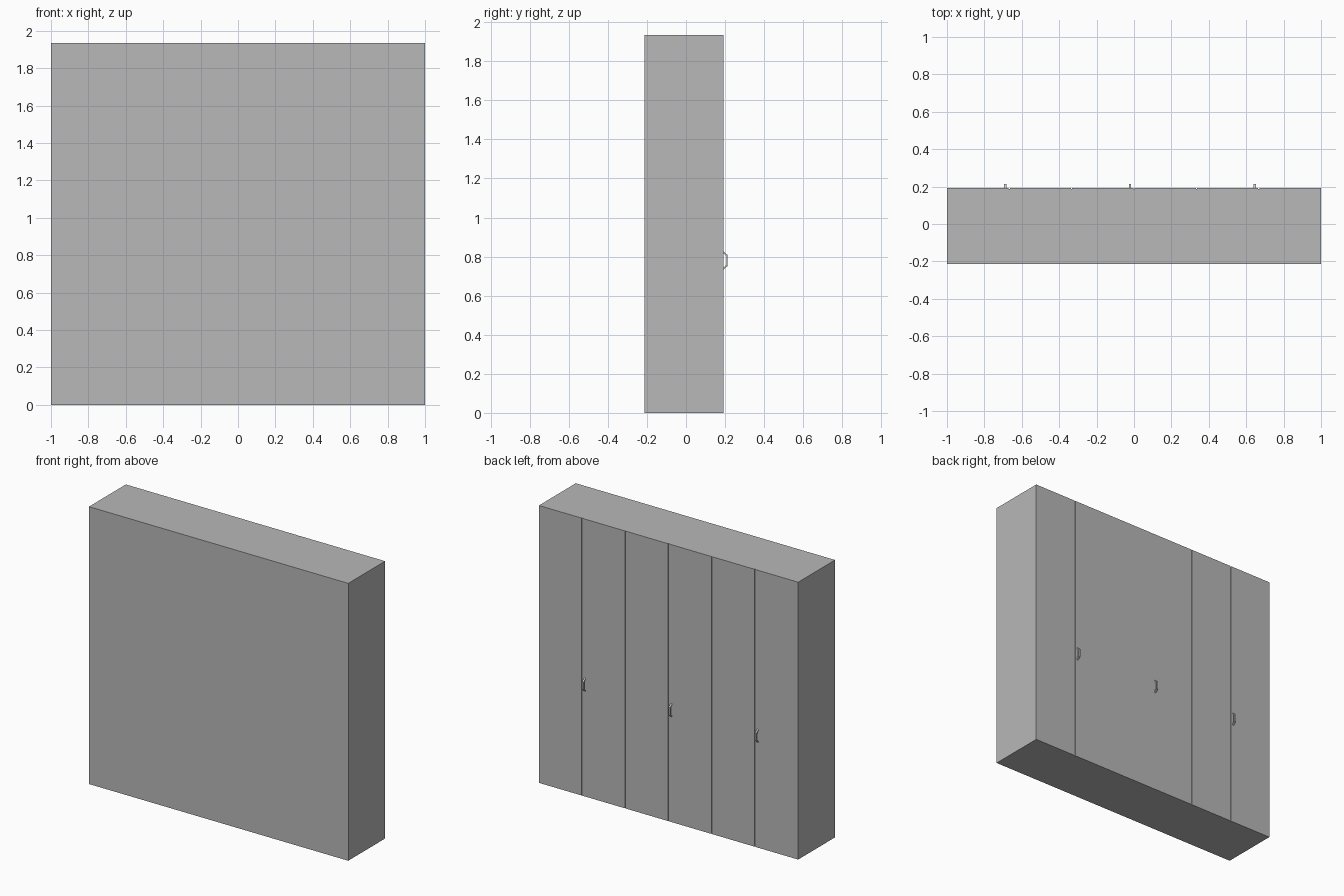
import bpy, bmesh

if "Cube" in bpy.data.objects:
    bpy.data.objects.remove(bpy.data.objects["Cube"])

W, H = 2.0, 1.934
BACK, FACE, TIP = -0.2135, 0.192, 0.2135   # depth of rear panel, door face, handle tip
DOOR_T, N = 0.004, 6

grey = bpy.data.materials.new("cabinet_grey")
grey.diffuse_color = (0.48, 0.48, 0.48, 1)
grey.use_nodes = True
grey.node_tree.nodes["Principled BSDF"].inputs["Base Color"].default_value = grey.diffuse_color


def add_mesh(name, bm, mat=None):
    bmesh.ops.recalc_face_normals(bm, faces=bm.faces)
    mesh = bpy.data.meshes.new(name)
    bm.to_mesh(mesh)
    bm.free()
    if mat:
        mesh.materials.append(mat)
    obj = bpy.data.objects.new(name, mesh)
    bpy.context.collection.objects.link(obj)
    return obj


def box(name, lo, hi):
    bm = bmesh.new()
    bmesh.ops.create_cube(bm, size=1)
    for v in bm.verts:
        v.co = [(a + b) / 2 + c * (b - a) for a, b, c in zip(lo, hi, v.co)]
    return add_mesh(name, bm, grey)


def handle(name, x, width=0.012):
    # Bracket-shaped pull: side profile (y, z) extruded along x
    z, t = 0.78, 0.007
    outer = [(FACE, -0.046), (TIP, -0.028), (TIP, 0.028), (FACE, 0.046)]
    inner = [(FACE, 0.037), (TIP - t, 0.024), (TIP - t, -0.024), (FACE, -0.037)]
    bm = bmesh.new()
    vs = [bm.verts.new((x - width / 2, y, z + dz)) for y, dz in outer + inner]
    faces = [bm.faces.new((vs[i], vs[i + 1], vs[6 - i], vs[7 - i])) for i in range(3)]
    ext = bmesh.ops.extrude_face_region(bm, geom=faces, use_keep_orig=True)
    new = [g for g in ext["geom"] if isinstance(g, bmesh.types.BMVert)]
    bmesh.ops.translate(bm, verts=new, vec=(width, 0, 0))
    return add_mesh(name, bm)


# Cabinet body
box("cabinet_body", (-W / 2, BACK, 0), (W / 2, FACE - DOOR_T, H))

# Six full-height doors; every second gap is narrower
step = W / N
gaps = [0, 0.007, 0.005, 0.007, 0.005, 0.007, 0]
for i in range(N):
    x0 = -W / 2 + i * step + gaps[i] / 2
    x1 = -W / 2 + (i + 1) * step - gaps[i + 1] / 2
    box(f"door_{i + 1}", (x0, FACE - DOOR_T, 0), (x1, FACE, H))

# One pull per door pair
for i, x in enumerate((-0.688, -0.021, 0.646)):
    handle(f"door_handle_{i + 1}", x)
